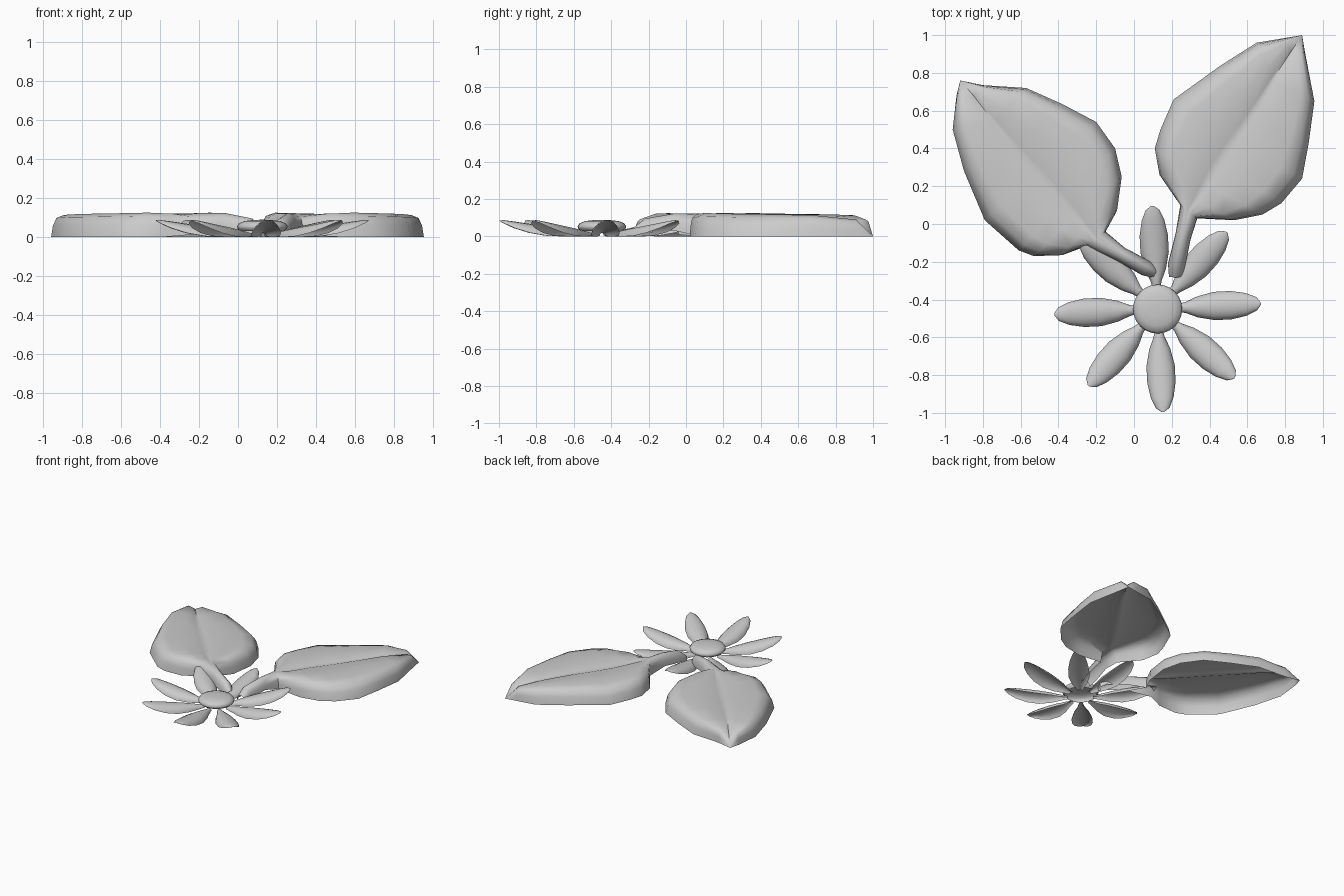
import bpy, bmesh
from math import sin, cos, radians, pi


def shell(name, rows, angle=60):
    """Skin a grid of points into an open, smooth-shaded surface."""
    bm = bmesh.new()
    grid = [[bm.verts.new(p) for p in row] for row in rows]
    for a, b in zip(grid, grid[1:]):
        for i in range(len(a) - 1):
            bm.faces.new((a[i], a[i + 1], b[i + 1], b[i]))
    bmesh.ops.remove_doubles(bm, verts=bm.verts, dist=0.0005)
    bmesh.ops.recalc_face_normals(bm, faces=bm.faces)
    if sum(f.normal.z * f.calc_area() for f in bm.faces) < 0:
        bmesh.ops.reverse_faces(bm, faces=bm.faces)
    mesh = bpy.data.meshes.new(name)
    bm.to_mesh(mesh)
    bm.free()
    ob = bpy.data.objects.new(name, mesh)
    bpy.context.collection.objects.link(ob)
    bpy.ops.object.select_all(action='DESELECT')
    ob.select_set(True)
    bpy.context.view_layer.objects.active = ob
    bpy.ops.object.shade_smooth_by_angle(angle=radians(angle))
    return ob


# Cross-section from rim to midrib: fraction inward, leaf height, stalk height
PROFILE = [(0, 0, 0), (.04, .5, .27), (.12, .86, .5), (.3, 1, .78),
           (.65, .95, .95), (.94, .91, 1), (1, .84, 1)]

# Along each leaf, tip to stalk end: rim height, crown height, stalk blend
HEIGHTS = [(0, 0, 0), (0, .09, 0), (0, .113, 0), (0, .118, 0), (0, .12, 0),
           (0, .123, 0), (0, .125, 0), (0, .125, .2), (.01, .125, .8),
           (.035, .122, 1), (.02, .095, 1), (0, .045, 1)]


def leaf(name, sections):
    rows = []
    for (ax, ay, mx, my, bx, by), (z0, z1, k) in zip(sections, HEIGHTS):
        def side(ex, ey):
            return [(ex + (mx - ex) * u, ey + (my - ey) * u,
                     z0 + (z1 - z0) * (h * (1 - k) + s * k)) for u, h, s in PROFILE]
        rows.append(side(ax, ay) + side(bx, by)[-2::-1])
    return shell(name, rows)


# Each section: one rim point, midrib point, other rim point
leaf("left_leaf", [
    (-.92, .76, -.92, .76, -.92, .76), (-.80, .735, -.85, .68, -.94, .68),
    (-.57, .72, -.74, .54, -.96, .50), (-.38, .635, -.63, .41, -.90, .28),
    (-.20, .54, -.50, .27, -.79, .02), (-.10, .40, -.37, .12, -.61, -.14),
    (-.065, .25, -.31, .05, -.53, -.17), (-.09, .07, -.25, -.02, -.38, -.165),
    (-.15, -.04, -.20, -.075, -.26, -.12), (-.05, -.125, -.065, -.16, -.09, -.195),
    (.09, -.20, .07, -.235, .04, -.27), (.12, -.235, .115, -.26, .10, -.285)])
leaf("right_leaf", [
    (.89, 1, .89, 1, .89, 1), (.80, .985, .83, .91, .905, .91),
    (.65, .96, .73, .76, .955, .65), (.46, .84, .63, .60, .925, .43),
    (.21, .66, .52, .44, .89, .24), (.14, .50, .43, .31, .78, .11),
    (.11, .40, .38, .22, .68, .05), (.135, .26, .33, .13, .53, .02),
    (.245, .10, .285, .065, .335, .03), (.22, -.05, .258, -.065, .30, -.08),
    (.18, -.21, .225, -.22, .27, -.23), (.185, -.28, .22, -.283, .262, -.28)])

# Eight upturned petals around the flower centre
CX, CY = .125, -.45
PETAL = [(.09, .015, .005, .02), (.15, .03, 0, .032), (.21, .055, 0, .042),
         (.30, .075, .004, .055), (.39, .075, .02, .068), (.47, .06, .045, .08),
         (.525, .036, .07, .087), (.547, .006, .083, .086)]
for n in range(8):
    a = radians(3 + 45 * n)
    rows = []
    for r, w, z0, z1 in PETAL:
        row = []
        for i in range(9):
            t = pi * i / 8
            v = w * cos(t)
            row.append((CX + r * cos(a) - v * sin(a), CY + r * sin(a) + v * cos(a),
                        z0 + (z1 - z0) * sin(t)))
        rows.append(row)
    shell(f"petal_{n + 1}", rows)

# Domed flower centre, open underneath
DOME = [(.112, .03), (.127, .042), (.13, .055), (.12, .07), (.09, .082), (.045, .087), (0, .089)]
shell("flower_centre", [[(CX + r * cos(2 * pi * i / 24), CY + r * sin(2 * pi * i / 24), z)
                         for i in range(25)] for r, z in DOME])
